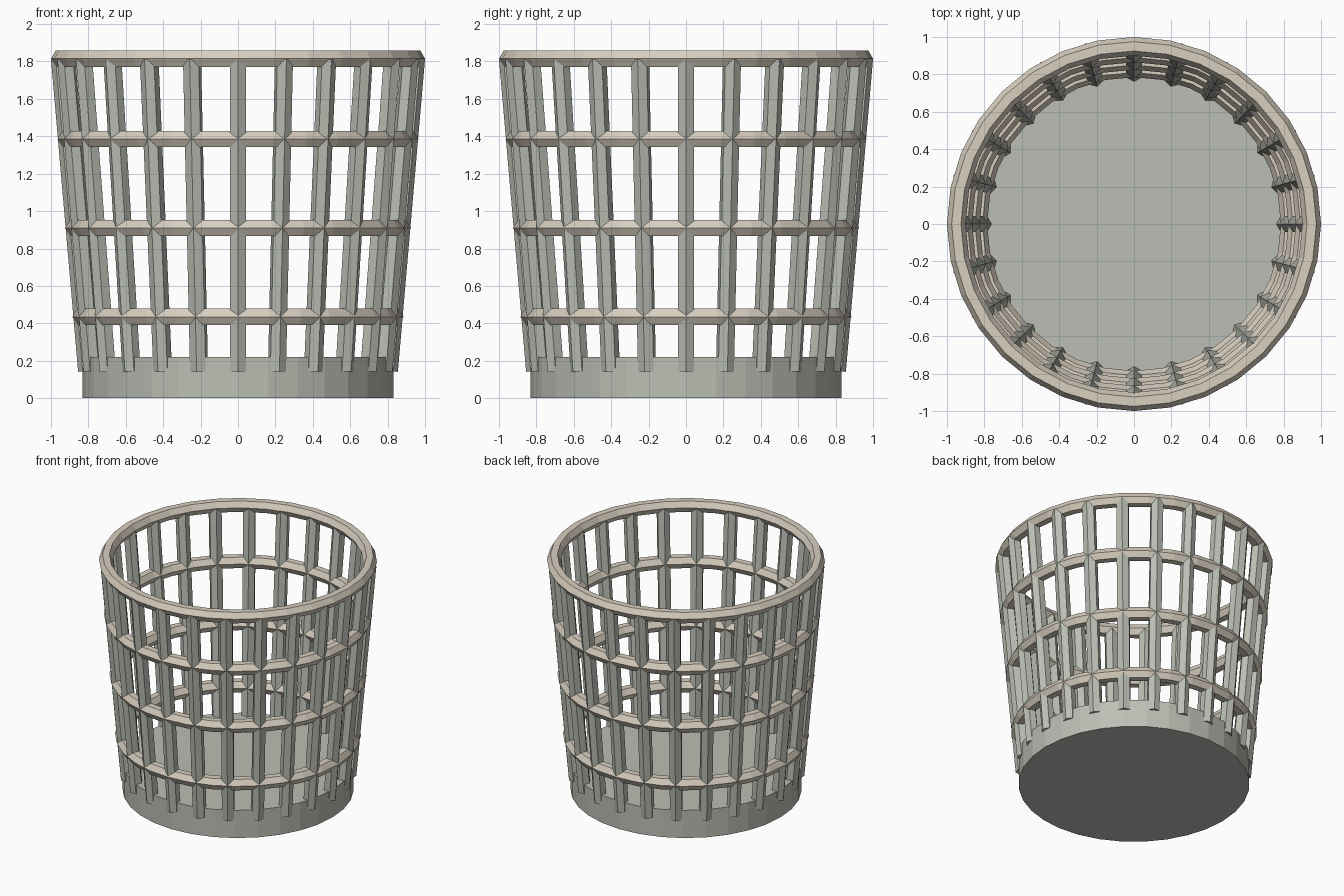
import bpy, bmesh, math
from mathutils import Vector

if "Cube" in bpy.data.objects:
    bpy.data.objects.remove(bpy.data.objects["Cube"])

SIDES = 32       # facets around base and hoops
SLATS = 24
HEX_R = 0.05     # hexagonal bar radius


def material(name, rgb):
    m = bpy.data.materials.new(name)
    m.diffuse_color = (*rgb, 1)
    m.use_nodes = True
    m.node_tree.nodes["Principled BSDF"].inputs["Base Color"].default_value = m.diffuse_color
    return m


GREY = material("grey_green", (0.50, 0.52, 0.46))
TAN = material("warm_tan", (0.68, 0.62, 0.52))


def make_object(name, bm, mat):
    bmesh.ops.recalc_face_normals(bm, faces=bm.faces)
    me = bpy.data.meshes.new(name)
    bm.to_mesh(me)
    bm.free()
    me.materials.append(mat)
    ob = bpy.data.objects.new(name, me)
    bpy.context.collection.objects.link(ob)
    return ob


def loft(bm, loops, closed):
    """Skin a list of vertex loops; join the ends or cap them."""
    loops = [[bm.verts.new(p) for p in loop] for loop in loops]
    n, k = len(loops), len(loops[0])
    for i in range(n if closed else n - 1):
        a, b = loops[i], loops[(i + 1) % n]
        for j in range(k):
            bm.faces.new((a[j], a[(j + 1) % k], b[(j + 1) % k], b[j]))
    if not closed:
        bm.faces.new(loops[0])
        bm.faces.new(loops[-1])


def circle(r, z, n):
    return [(r * math.cos(math.tau * i / n), r * math.sin(math.tau * i / n), z)
            for i in range(n)]


# Solid base disc
bm = bmesh.new()
loft(bm, [circle(0.832, 0, SIDES), circle(0.832, 0.22, SIDES)], False)
make_object("base", bm, GREY)

# Hexagonal hoops, the last one is the rim
for name, r, z in (("lower_hoop", 0.835, 0.435), ("middle_hoop", 0.875, 0.91),
                   ("upper_hoop", 0.915, 1.385), ("rim", 0.95, 1.815)):
    bm = bmesh.new()
    section = [(r + x, z + y) for x, y, _ in circle(HEX_R, 0, 6)]
    loft(bm, [[(p * math.cos(a), p * math.sin(a), h) for p, h in section]
              for a in (math.tau * i / SIDES for i in range(SIDES))], True)
    make_object(name, bm, TAN)

# Hexagonal slats leaning outwards, one edge facing out
for i in range(SLATS):
    a = math.tau * i / SLATS
    out = Vector((math.cos(a), math.sin(a), 0))
    side = Vector((-math.sin(a), math.cos(a), 0))
    low = out * 0.805 + Vector((0, 0, 0.145))
    high = out * 0.95 + Vector((0, 0, 1.815))
    axis = (high - low).normalized()
    normal = side.cross(axis)
    bm = bmesh.new()
    loft(bm, [[c + normal * x + side * y for x, y, _ in circle(HEX_R, 0, 6)]
              for c in (low, high)], False)
    make_object(f"slat_{i + 1:02d}", bm, GREY)
